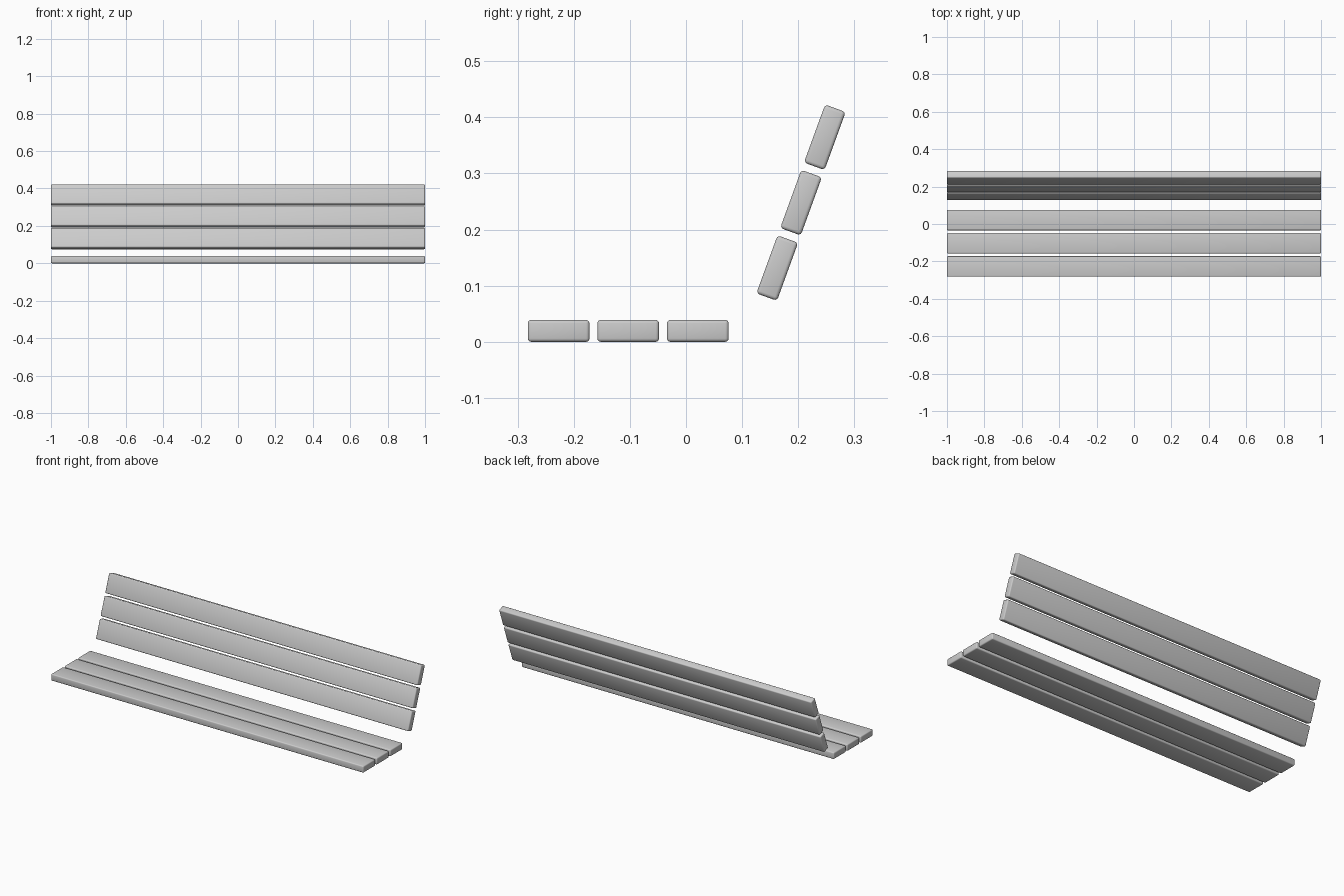
import bpy, bmesh
from math import radians, sin, cos

if "Cube" in bpy.data.objects:
    bpy.data.objects.remove(bpy.data.objects["Cube"])

LENGTH, WIDTH, THICK = 2.0, 0.11, 0.039
PITCH = 0.124
TILT = radians(70)


def slat(name, y, z, angle=0.0):
    # Long plank with softened edges
    bm = bmesh.new()
    bmesh.ops.create_cube(bm, size=1)
    bmesh.ops.scale(bm, vec=(LENGTH, WIDTH, THICK), verts=bm.verts)
    bmesh.ops.bevel(bm, geom=bm.edges[:], offset=0.006, segments=3,
                    profile=0.5, affect='EDGES')
    mesh = bpy.data.meshes.new(name)
    bm.to_mesh(mesh)
    bm.free()
    ob = bpy.data.objects.new(name, mesh)
    bpy.context.collection.objects.link(ob)
    ob.location = (0, y, z)
    ob.rotation_euler.x = angle
    bpy.ops.object.select_all(action='DESELECT')
    ob.select_set(True)
    bpy.context.view_layer.objects.active = ob
    bpy.ops.object.shade_smooth_by_angle(angle=radians(35))


for i in (-1, 0, 1):
    # Flat seat slats
    slat(f"seat_slat_{i + 2}", -0.103 + i * PITCH, THICK / 2)
    # Reclined backrest slats
    slat(f"back_slat_{i + 2}", 0.205 + i * PITCH * cos(TILT),
         0.248 + i * PITCH * sin(TILT), TILT)
